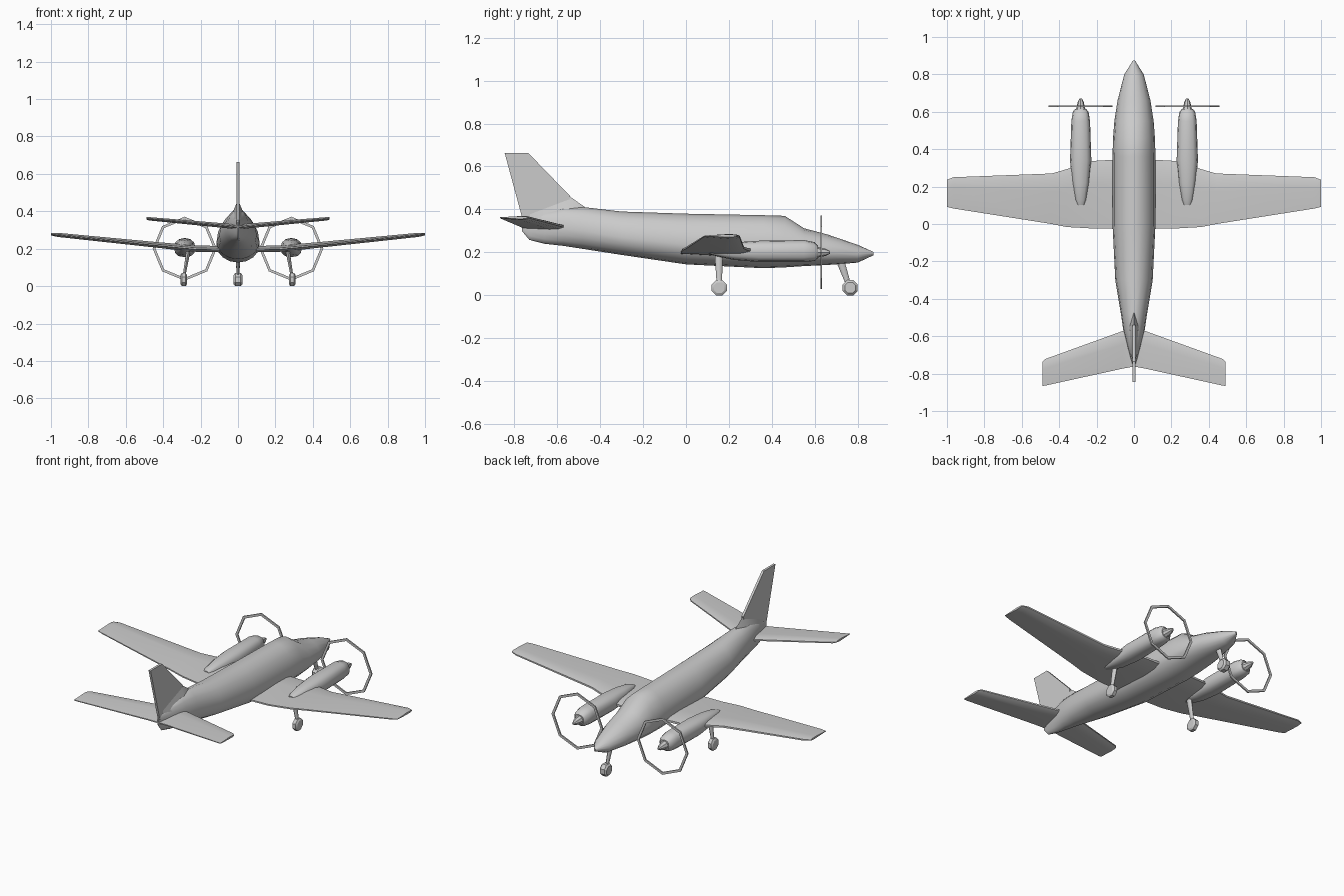
import bpy, bmesh, math
from mathutils import Vector

if "Cube" in bpy.data.objects:
    bpy.data.objects.remove(bpy.data.objects["Cube"])


def loft(name, rings, mirror=False, angle=35):
    """Skin a list of equal-length point rings, cap both ends."""
    bm = bmesh.new()
    vs = [[bm.verts.new(p) for p in r] for r in rings]
    n = len(rings[0])
    for a, b in zip(vs, vs[1:]):
        for i in range(n):
            j = (i + 1) % n
            bm.faces.new((a[i], a[j], b[j], b[i]))
    bm.faces.new(vs[0])
    bm.faces.new(vs[-1])
    return finish(name, bm, mirror, angle)


def finish(name, bm, mirror=False, angle=35):
    bmesh.ops.recalc_face_normals(bm, faces=bm.faces[:])
    me = bpy.data.meshes.new(name)
    bm.to_mesh(me)
    bm.free()
    me.shade_smooth()
    me.set_sharp_from_angle(angle=math.radians(angle))
    ob = bpy.data.objects.new(name, me)
    bpy.context.collection.objects.link(ob)
    if mirror:
        ob.modifiers.new("mirror", "MIRROR").use_axis = (True, False, False)
    return ob


def section(y, w, zb, zm, zt, x=0, n=16, e=1.0):
    """Rounded cross-section, widest at height zm."""
    pts = []
    for i in range(n):
        a = 2 * math.pi * i / n
        c, s = math.cos(a), math.sin(a)
        c = math.copysign(abs(c) ** e, c)
        s = math.copysign(abs(s) ** e, s)
        pts.append((x + w * c, y, zm + s * (zt - zm if s > 0 else zm - zb)))
    return pts


def foil(x, le, te, z, t):
    """Low-poly aerofoil section at span position x."""
    shape = [(0, .35), (.12, .9), (.35, 1), (1, .25), (1, -.25), (.35, -1), (.12, -.9), (0, -.35)]
    return [(x, le + (te - le) * u, z + v * t / 2) for u, v in shape]


def span(name, half):
    """Full-span surface from sections of the right half."""
    full = [(-s[0],) + s[1:] for s in reversed(half) if s[0] > 0] + half
    return loft(name, [foil(*s) for s in full])


def strut(name, a, b, ra, rb, mirror=False):
    """Tapered leg between two points."""
    return loft(name, [[(p[0] + r * .6 * math.cos(k * math.pi / 4), p[1] + r * math.sin(k * math.pi / 4), p[2])
                        for k in range(8)] for p, r in ((a, ra), (b, rb))], mirror, 50)


def wheel(name, c, r, w, mirror=False):
    """Octagonal tyre with bevelled shoulders, axle along x."""
    rings = [[(c[0] + dx * w, c[1] + r * s * math.cos((k + .5) * math.pi / 4),
               c[2] + r * s * math.sin((k + .5) * math.pi / 4)) for k in range(8)]
             for dx, s in ((-.5, .72), (-.3, 1), (.3, 1), (.5, .72))]
    return loft(name, rings, mirror, 30)


# fuselage: y, half width, bottom, widest height, top
loft("fuselage", [section(*s) for s in (
    (.873, .006, .186, .195, .202), (.80, .052, .152, .19, .235),
    (.66, .088, .141, .20, .283), (.55, .105, .136, .205, .312),
    (.46, .112, .130, .21, .370), (.36, .115, .126, .22, .373),
    (0, .115, .144, .235, .380), (-.30, .10, .188, .27, .390),
    (-.48, .07, .216, .30, .411), (-.57, .057, .230, .31, .410),
    (-.66, .034, .240, .315, .390), (-.73, .014, .258, .325, .365),
    (-.765, .003, .30, .33, .355))], angle=40)

# fin
t = .007
fin = [(-.845, .663), (-.735, .663), (-.54, .462), (-.56, .33), (-.755, .33)]
loft("tail_fin", [[(x, y, z) for y, z in fin] for x in (-t, t)])

# fairing between fin and fuselage
bm = bmesh.new()
for p in ((0, -.47, .41), (0, -.545, .463), (.058, -.565, .32), (-.058, -.565, .32), (0, -.75, .385), (0, -.75, .32)):
    bm.verts.new(p)
bmesh.ops.convex_hull(bm, input=bm.verts[:])
finish("fin_fairing", bm, angle=30)

# wing and tailplane: x, leading edge, trailing edge, height, thickness
span("wing", [(0, .35, -.027, .196, .034), (.22, .337, -.024, .2, .034),
              (.36, .293, -.016, .213, .032), (.44, .27, .0, .221, .030),
              (.965, .25, .083, .274, .022), (1.0, .236, .092, .277, .012)])
span("tailplane", [(0, -.545, -.762, .316, .026), (.06, -.572, -.773, .322, .025),
                   (.475, -.722, -.864, .360, .018), (.49, -.738, -.866, .362, .012)])

# engine nacelles and spinners
X = .285
loft("engine_nacelle", [section(y, w, b, (b + tp) / 2, tp, X, 12, .8) for y, w, b, tp in (
    (.614, .030, .172, .232), (.60, .042, .160, .247), (.55, .050, .155, .257),
    (.34, .057, .155, .254), (.22, .046, .165, .246), (.13, .030, .185, .232),
    (.102, .020, .195, .222))], True, 40)
loft("spinner", [section(y, r, .2 - r, .2, .2 + r, X, 8) for y, r in (
    (.60, .032), (.62, .023), (.65, .017), (.672, .006))], True, 40)

# propeller discs shown as thin octagonal rings
bm = bmesh.new()
loops = [[bm.verts.new((X + r * math.cos(k * math.pi / 4), y, .2 + r * math.sin(k * math.pi / 4)))
          for k in range(8)] for r, y in ((.171, .626), (.171, .634), (.156, .634), (.156, .626))]
for i in range(4):
    a, b = loops[i], loops[(i + 1) % 4]
    for k in range(8):
        j = (k + 1) % 8
        bm.faces.new((a[k], a[j], b[j], b[k]))
finish("propeller_ring", bm, True, 30)

# landing gear
strut("main_gear_leg", (.266, .153, .185), (.289, .155, .05), .019, .012, True)
wheel("main_wheel", (.29, .155, .035), .038, .034, True)
strut("nose_gear_leg", (0, .715, .17), (0, .757, .05), .021, .012)
wheel("nose_wheel", (0, .765, .035), .038, .046)
